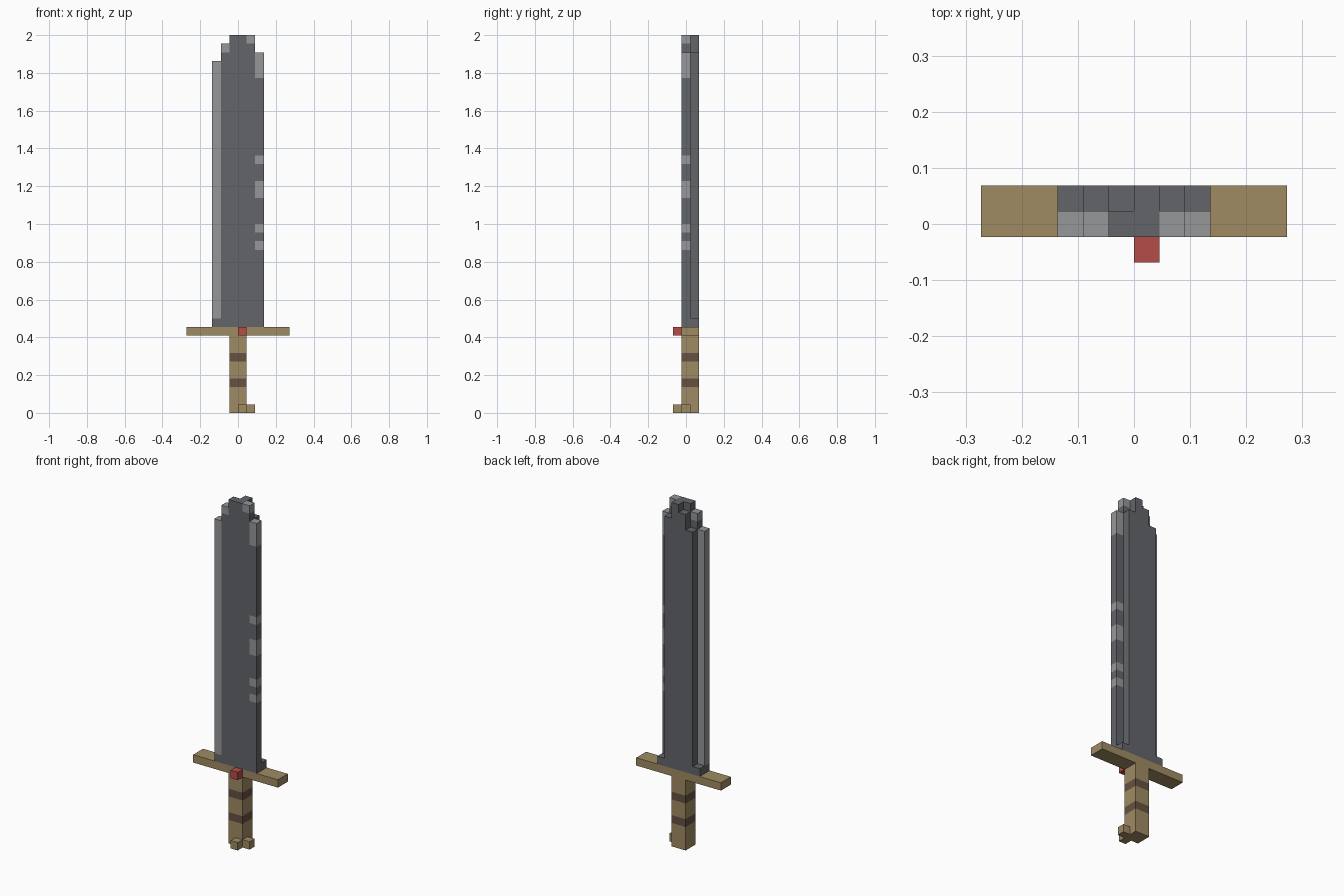
import bpy
import bmesh
import math
from mathutils import Vector

if "Cube" in bpy.data.objects:
    bpy.data.objects.remove(bpy.data.objects["Cube"])

U = 2 / 44  # edge of one block


def srgb(r, g, b):
    lin = [c / 255 for c in (r, g, b)]
    return [c / 12.92 if c <= 0.04045 else ((c + 0.055) / 1.055) ** 2.4 for c in lin] + [1]


def material(name, rgb):
    m = bpy.data.materials.new(name)
    m.diffuse_color = srgb(*rgb)
    m.use_nodes = True
    m.node_tree.nodes["Principled BSDF"].inputs["Base Color"].default_value = m.diffuse_color
    return m


MATS = {
    "steel": material("dark steel", (98, 101, 106)),
    "edge": material("pale steel", (150, 151, 154)),
    "brass": material("tan brass", (159, 139, 99)),
    "wrap": material("brown wrap", (101, 82, 66)),
    "gem": material("red gem", (180, 77, 73)),
}

# Each part: block ranges (x0, x1, y0, y1, z0, z1, colour); later ranges repaint earlier ones
PARTS = {
    "grip": [(-1, 1, 0, 2, 0, 9, "brass"),
             (-1, 1, 0, 2, 3, 4, "wrap"), (-1, 1, 0, 2, 6, 7, "wrap")],
    "pommel_front_stud": [(0, 1, -1, 0, 0, 1, "brass")],
    "pommel_side_stud": [(1, 2, 0, 1, 0, 1, "brass")],
    "crossguard": [(-6, 6, 0, 2, 9, 10, "brass")],
    "guard_gem": [(0, 1, -1, 0, 9, 10, "gem")],
    "blade": [
        (-3, 3, 0, 2, 10, 11, "steel"),      # collar at the guard
        # front layer with stepped tip
        (-3, -2, 0, 1, 11, 41, "edge"), (-2, -1, 0, 1, 11, 43, "steel"),
        (-1, 2, 0, 1, 11, 44, "steel"), (2, 3, 0, 1, 11, 42, "steel"),
        # narrower back layer with stepped tip
        (-2, -1, 1, 2, 11, 41, "steel"), (-1, 0, 1, 2, 11, 43, "steel"),
        (0, 1, 1, 2, 11, 44, "steel"), (1, 2, 1, 2, 11, 42, "steel"),
        # worn bright spots
        (-2, -1, 0, 1, 42, 43, "edge"), (1, 2, 0, 1, 43, 44, "edge"),
    ] + [(2, 3, 0, 1, a, b, "edge")
         for a, b in ((19, 20), (21, 22), (25, 27), (29, 30), (39, 42))],
}


def fill(ranges):
    return {(x, y, z): c for x0, x1, y0, y1, z0, z1, c in ranges
            for x in range(x0, x1) for y in range(y0, y1) for z in range(z0, z1)}


cells = {name: fill(r) for name, r in PARTS.items()}
solid = set().union(*cells.values())


def build(name, blocks):
    """Outer skin of the blocks, merged into large flat faces."""
    names = sorted(set(blocks.values()))
    bm = bmesh.new()
    for cell, colour in blocks.items():
        centre = Vector(cell) + Vector((0.5, 0, 0.5))
        for axis in range(3):
            for sign in (-1, 1):
                n = Vector((0, 0, 0))
                n[axis] = sign
                if tuple(int(cell[i] + n[i]) for i in range(3)) in solid:
                    continue
                a = Vector((0, 0, 0))
                a[(axis + 1) % 3] = 1
                b = n.cross(a)
                vs = [bm.verts.new((centre + (n + a * s + b * t) / 2) * U)
                      for s, t in ((-1, -1), (1, -1), (1, 1), (-1, 1))]
                bm.faces.new(vs).material_index = names.index(colour)
    bmesh.ops.remove_doubles(bm, verts=bm.verts[:], dist=U * 0.01)
    bmesh.ops.dissolve_limit(bm, angle_limit=math.radians(1), verts=bm.verts[:],
                             edges=bm.edges[:], delimit={'MATERIAL'})
    mesh = bpy.data.meshes.new(name)
    bm.to_mesh(mesh)
    bm.free()
    for c in names:
        mesh.materials.append(MATS[c])
    bpy.context.collection.objects.link(bpy.data.objects.new(name, mesh))


for part, blocks in cells.items():
    build(part, blocks)
